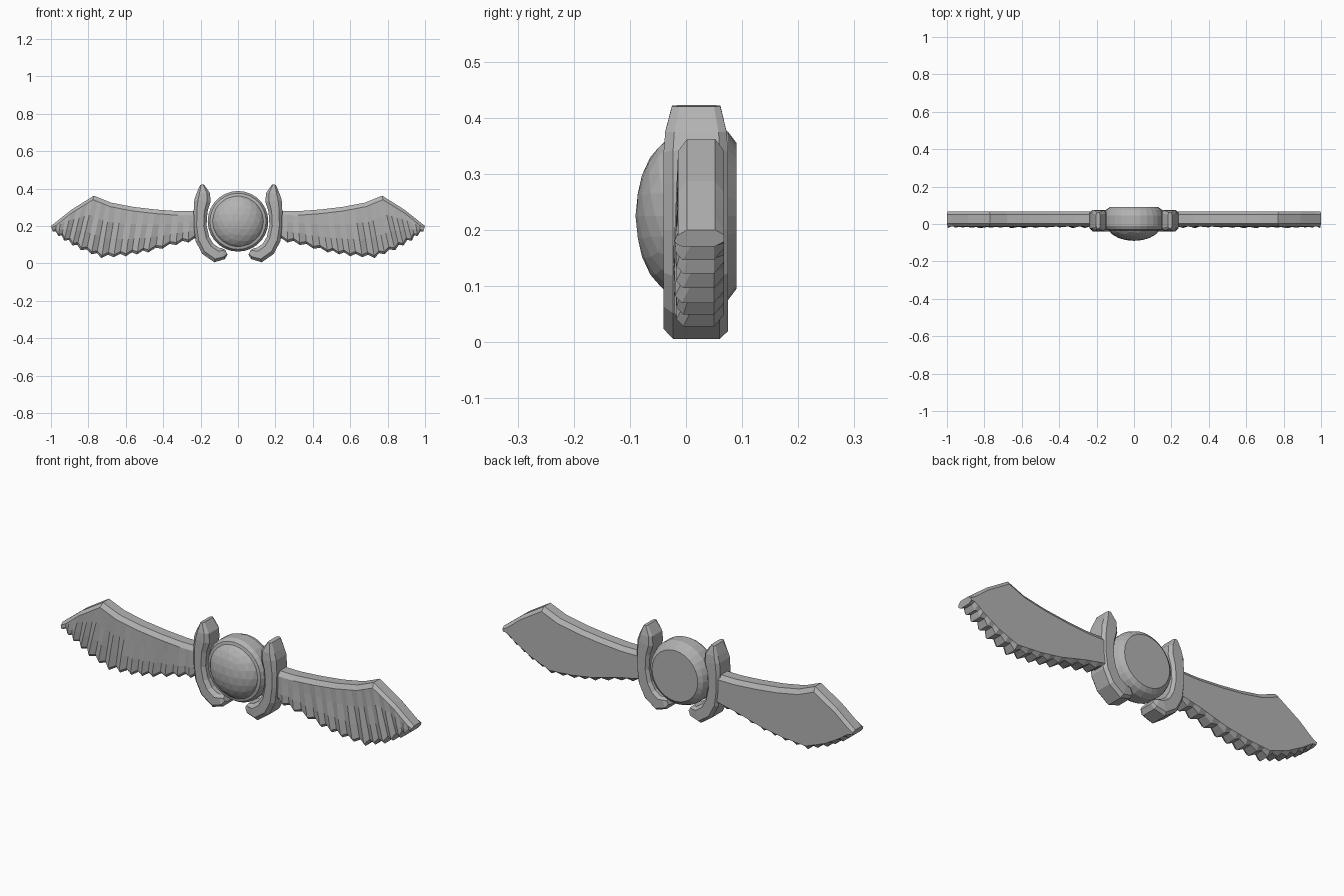
import bpy, bmesh, math, random
from mathutils import Vector

random.seed(4)
if "Cube" in bpy.data.objects:
    bpy.data.objects.remove(bpy.data.objects["Cube"])

stone = bpy.data.materials.new("stone grey")
stone.use_nodes = True
GREY = (0.45, 0.45, 0.45, 1)
stone.diffuse_color = GREY
stone.node_tree.nodes["Principled BSDF"].inputs["Base Color"].default_value = GREY


def finish(name, bm):
    bmesh.ops.recalc_face_normals(bm, faces=bm.faces)
    mesh = bpy.data.meshes.new(name)
    bm.to_mesh(mesh)
    bm.free()
    mesh.materials.append(stone)
    obj = bpy.data.objects.new(name, mesh)
    bpy.context.collection.objects.link(obj)
    return obj


def loft(name, rings):
    """Skin a list of equal closed rings and cap both ends."""
    bm = bmesh.new()
    loops = [[bm.verts.new(p) for p in ring] for ring in rings]
    n = len(loops[0])
    for a, b in zip(loops, loops[1:]):
        for i in range(n):
            j = (i + 1) % n
            bm.faces.new((a[i], a[j], b[j], b[i]))
    bm.faces.new(loops[0])
    bm.faces.new(loops[-1])
    return finish(name, bm)


def along(knots, column, steps):
    """Point on a polyline that has `steps` columns per segment."""
    i = min(column // steps, len(knots) - 2)
    return Vector(knots[i]).lerp(Vector(knots[i + 1]), column / steps - i)


# Centre disc: bevelled rim with a shallow dome on the front
CENTRE_Z = 0.225
RIM = [(.13, -.035), (.15, -.03), (.162, -.01), (.162, .045), (.15, .075), (.13, .09)]
SIDES = 28
angles = [2 * math.pi * i / SIDES for i in range(SIDES)]
loft("centre_disc", [[(r * math.cos(a), y, CENTRE_Z + r * math.sin(a)) for a in angles]
                     for r, y in RIM])

bm = bmesh.new()
bmesh.ops.create_icosphere(bm, subdivisions=3, radius=1)
for v in bm.verts:
    v.co = (v.co.x * .145, v.co.y * .085 - .005, v.co.z * .145 + CENTRE_Z)
finish("centre_dome", bm)

# Curled side arms: x, z, half width, depth scale
ARM = [(.062, .06, .014, .75), (.078, .052, .03, .92), (.115, .045, .041, 1), (.162, .078, .04, 1),
       (.19, .13, .038, 1), (.202, .2, .034, 1), (.2, .28, .037, 1), (.19, .335, .044, 1),
       (.186, .375, .036, .95), (.192, .421, .01, .75)]
ARM_SECTION = [(-.55, -.06), (.55, -.06), (1, -.043), (1, .04), (.65, .055),
               (-.65, .055), (-1, .04), (-1, -.043)]


def build_arm(name, side):
    rings = []
    for i, (x, z, half, depth) in enumerate(ARM):
        before, after = ARM[max(i - 1, 0)], ARM[min(i + 1, len(ARM) - 1)]
        way = Vector((after[0] - before[0], after[1] - before[1])).normalized()
        rings.append([(side * (x + way.y * half * w), .02 + y * depth, z - way.x * half * w)
                      for w, y in ARM_SECTION])
    loft(name, rings)


# Wings: leading edge and feather edge, ruled together by feather columns
TOP = [(.2, .28), (.32, .279), (.44, .288), (.56, .302), (.68, .325), (.77, .362), (.89, .287), (1, .2)]
BOTTOM = [(.2, .125), (.33, .098), (.48, .058), (.6, .038), (.73, .028), (.84, .07), (.93, .122), (.99, .17)]
STEPS = 4
COLUMNS = STEPS * (len(TOP) - 1) + 1
groove_depth = [random.uniform(.008, .016) if c % 2 else random.uniform(-.003, .002)
                for c in range(COLUMNS)]


def build_wing(name, side):
    rings = []
    for c in range(COLUMNS):
        top, low = along(TOP, c, STEPS), along(BOTTOM, c, STEPS)
        down = (low - top).normalized()
        chord = (low - top).length
        inset = min(.022, chord * .3)
        cut = groove_depth[c]
        tip = low - down * (min(.016, chord * .2) if c % 2 else 0)
        section = [
            (top + down * inset, .068),
            (top, .052),
            (top, .002),
            (top + down * inset, -.014),
            (top + down * chord * .35, -.017 + cut * .5),
            (top + down * chord * .65, -.02 + cut),
            (tip - down * inset * .6, -.018 + cut),
            (tip, -.006 + cut),
            (tip, .05),
            (low - down * inset, .068),
        ]
        rings.append([(side * p.x, y, p.y) for p, y in section])
    loft(name, rings)


for label, side in (("left", 1), ("right", -1)):
    build_arm(label + "_side_arm", side)
    build_wing(label + "_wing", side)
